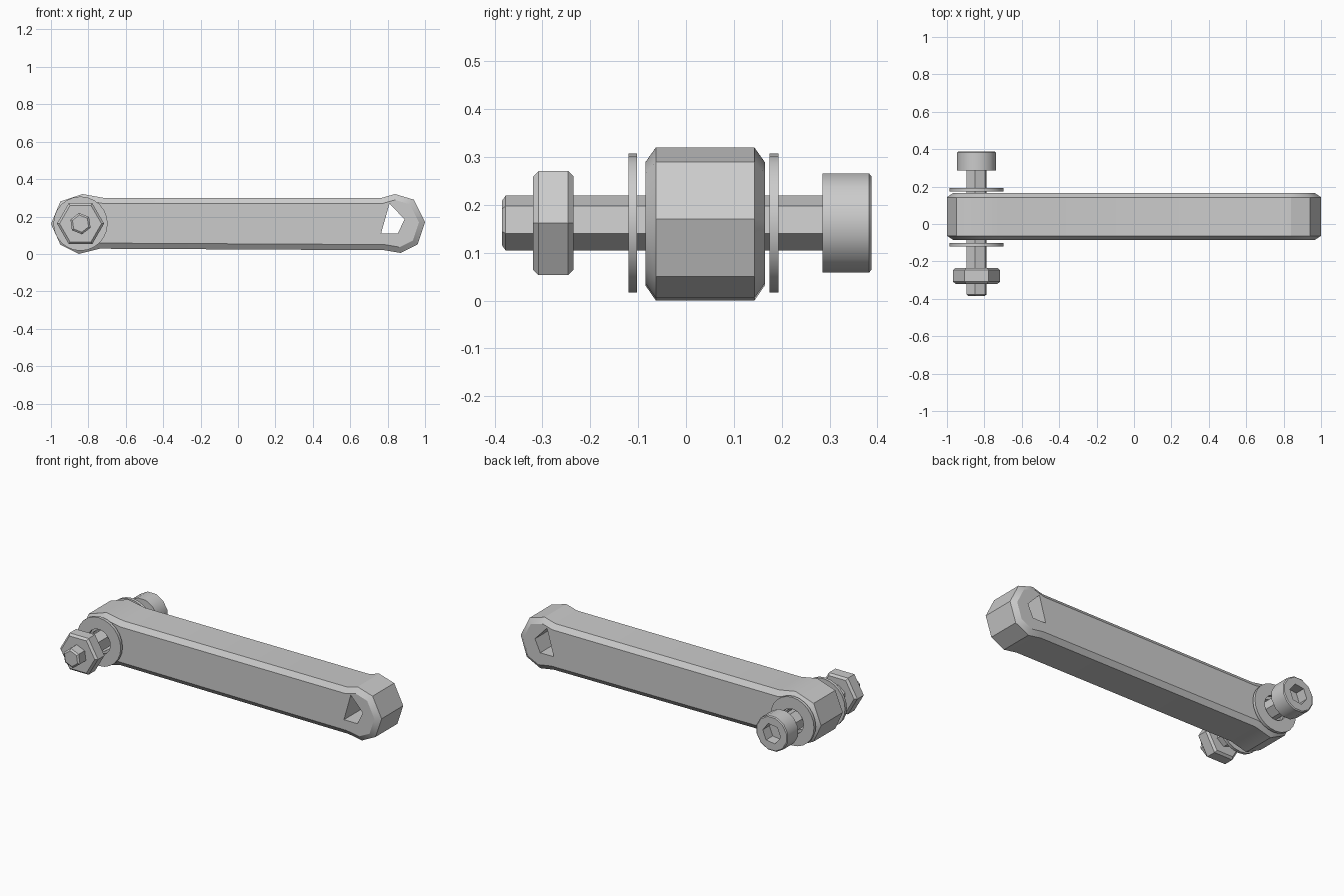
import bpy, bmesh, math

if "Cube" in bpy.data.objects:
    bpy.data.objects.remove(bpy.data.objects["Cube"], do_unlink=True)

STEEL = bpy.data.materials.new("plain_grey")
STEEL.use_nodes = True
GREY = (0.6, 0.6, 0.6, 1)
STEEL.diffuse_color = GREY
STEEL.node_tree.nodes["Principled BSDF"].inputs["Base Color"].default_value = GREY

BOLT_X, BOLT_Z = -0.842, 0.162


def ring(radius, sides, turn=0):
    """Regular polygon around the bolt axis, in x and z."""
    return [(BOLT_X + radius * math.cos(turn + i * math.tau / sides),
             BOLT_Z + radius * math.sin(turn + i * math.tau / sides))
            for i in range(sides)]


def prism(name, outline, y0, y1, chamfer=(0, 0), caps="both"):
    """Extrude an x/z outline along y; chamfer is (inset width, depth)."""
    width, depth = chamfer
    if not width:
        caps = ""
    front = depth if caps in ("both", "front") else 0
    back = depth if caps in ("both", "back") else 0
    bm = bmesh.new()
    a = [bm.verts.new((x, y0 + front, z)) for x, z in outline]
    b = [bm.verts.new((x, y1 - back, z)) for x, z in outline]
    ends = [bm.faces.new(a), bm.faces.new(b[::-1])]
    n = len(outline)
    for i in range(n):
        j = (i + 1) % n
        bm.faces.new((a[i], b[i], b[j], a[j]))
    bmesh.ops.recalc_face_normals(bm, faces=bm.faces)
    for face, amount in zip(ends, (front, back)):
        if amount:
            bmesh.ops.inset_region(bm, faces=[face], thickness=width,
                                   depth=amount, use_even_offset=True)
    mesh = bpy.data.meshes.new(name)
    bm.to_mesh(mesh)
    bm.free()
    mesh.materials.append(STEEL)
    obj = bpy.data.objects.new(name, mesh)
    bpy.context.collection.objects.link(obj)
    return obj


def cut(obj, outline, y0, y1):
    """Remove a prism from the object, then discard the cutter."""
    tool = prism("cutter", outline, y0, y1)
    tool.hide_render = True
    mod = obj.modifiers.new("cut", "BOOLEAN")
    mod.operation, mod.solver, mod.object = "DIFFERENCE", "EXACT", tool
    bpy.context.view_layer.objects.active = obj
    bpy.ops.object.modifier_apply(modifier=mod.name)
    bpy.data.objects.remove(tool, do_unlink=True)


# Long arm with a rounded eye at each end
arm_outline = [(-0.72, 0.30), (-0.83, 0.32), (-0.95, 0.28), (-1.0, 0.16),
               (-0.95, 0.05), (-0.85, 0.0), (-0.74, 0.028),
               (0.78, 0.02), (0.87, 0.005), (0.96, 0.05), (1.0, 0.17),
               (0.94, 0.29), (0.84, 0.32), (0.77, 0.30)]
arm = prism("arm", arm_outline, -0.085, 0.165, (0.03, 0.022))
cut(arm, ring(0.07, 6, math.radians(38)), -0.2, 0.3)
cut(arm, [(0.765, 0.11), (0.81, 0.27), (0.89, 0.185), (0.855, 0.11)], -0.2, 0.3)

# Bolt shaft and socket head
shaft = prism("bolt_shaft", ring(0.058, 6, math.radians(38)),
              -0.385, 0.30, (0.01, 0.008), "front")
head = prism("bolt_head", ring(0.107, 12, math.radians(15)),
             0.285, 0.388, (0.006, 0.005), "back")
cut(head, ring(0.06, 6, math.radians(8)), 0.325, 0.45)

# Hexagonal nut
nut = prism("nut", ring(0.126, 6), -0.32, -0.235, (0.012, 0.012))

# Thin washers on both sides of the arm
washers = []
for name, y in (("front_washer", -0.12), ("back_washer", 0.175)):
    washer = prism(name, ring(0.145, 24), y, y + 0.018)
    cut(washer, ring(0.075, 24), y - 0.1, y + 0.1)
    washers.append(washer)

# Smooth the round walls, keep the edges crisp
bpy.ops.object.select_all(action="DESELECT")
for obj in [arm, shaft, head, nut] + washers:
    obj.select_set(True)
bpy.context.view_layer.objects.active = arm
bpy.ops.object.shade_smooth_by_angle(angle=math.radians(31))
